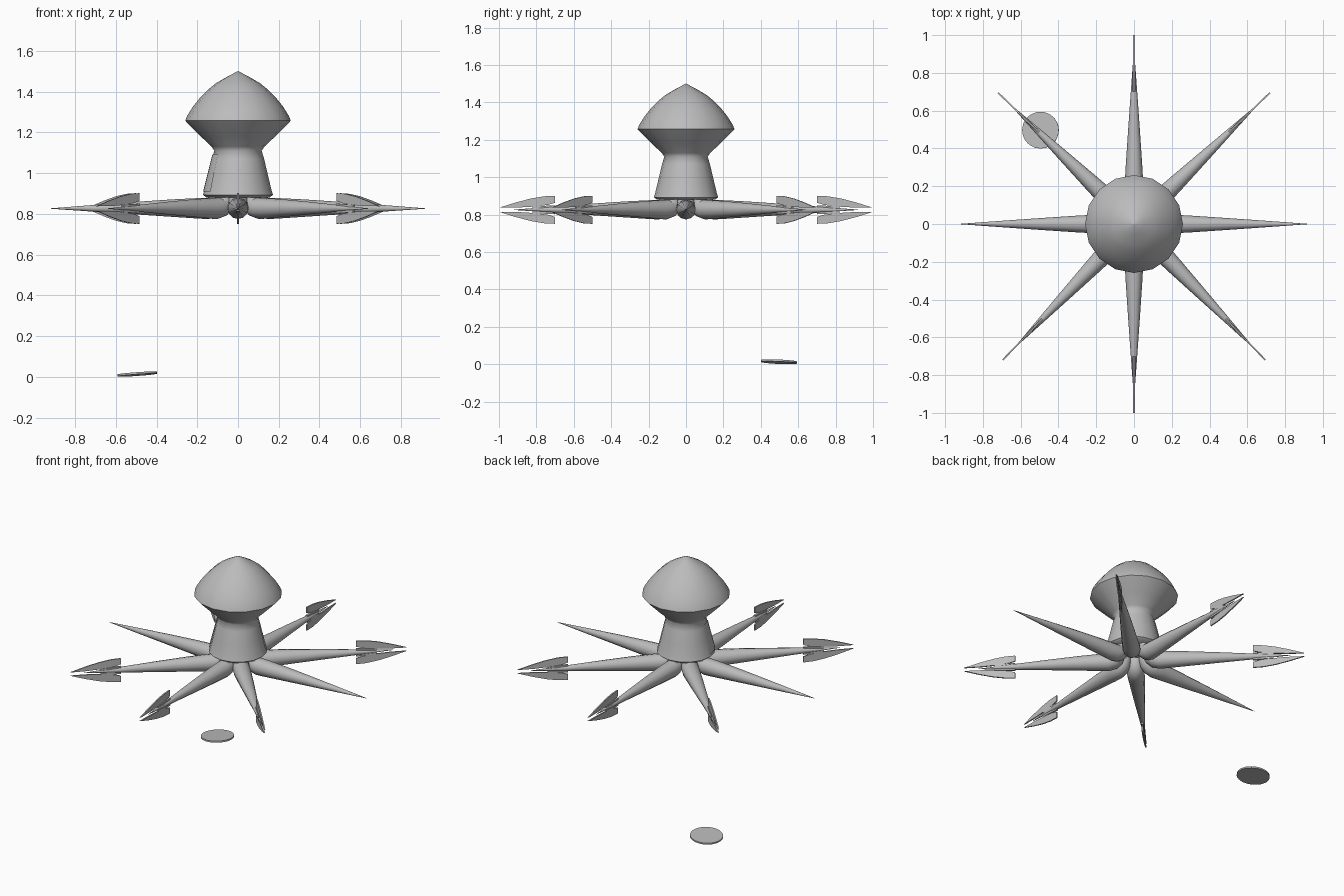
import bpy, bmesh, math
from mathutils import Vector, Matrix

if "Cube" in bpy.data.objects:
    bpy.data.objects.remove(bpy.data.objects["Cube"])

grey = bpy.data.materials.new("grey")
grey.diffuse_color = (0.5, 0.5, 0.5, 1)
grey.use_nodes = True
grey.node_tree.nodes["Principled BSDF"].inputs["Base Color"].default_value = grey.diffuse_color


def make(name, bm, smooth=None):
    bmesh.ops.recalc_face_normals(bm, faces=bm.faces)
    me = bpy.data.meshes.new(name)
    bm.to_mesh(me)
    bm.free()
    me.materials.append(grey)
    ob = bpy.data.objects.new(name, me)
    bpy.context.collection.objects.link(ob)
    if smooth:
        bpy.ops.object.select_all(action='DESELECT')
        ob.select_set(True)
        bpy.context.view_layer.objects.active = ob
        bpy.ops.object.shade_smooth_by_angle(angle=math.radians(smooth))
    return ob


def skin(bm, rings):
    """Bridge rings of points into a tube and cap both ends."""
    loops = [[bm.verts.new(p) for p in ring] for ring in rings]
    n = len(loops[0])
    for a, b in zip(loops, loops[1:]):
        for i in range(n):
            j = (i + 1) % n
            bm.faces.new((a[i], a[j], b[j], b[i]))
    bm.faces.new(loops[0])
    bm.faces.new(loops[-1])


def circle(r, z, n=16):
    return [(r * math.cos(math.tau * i / n), r * math.sin(math.tau * i / n), z) for i in range(n)]


# Mantle: pointed cap, narrow neck and flared skirt
profile = [(0.155, 0.88), (0.172, 0.893), (0.166, 0.91), (0.147, 0.99), (0.128, 1.07),
           (0.116, 1.11), (0.13, 1.13), (0.185, 1.182), (0.24, 1.237), (0.259, 1.257),
           (0.25, 1.28), (0.222, 1.325), (0.19, 1.365), (0.15, 1.407), (0.11, 1.44),
           (0.055, 1.472), (0.002, 1.5)]
bm = bmesh.new()
skin(bm, [circle(r, z) for r, z in profile])
make("mantle", bm, 60)

# Thin rough patch on the side of the skirt
bm = bmesh.new()
grid = []
for k in range(5):
    z = 0.91 + 0.045 * k
    r = 0.171 - 0.25 * (z - 0.91)
    grid.append([bm.verts.new((r * math.cos(a), r * math.sin(a), z))
                 for a in [math.radians(178 + 10 * i) for i in range(5)]])
for k in range(4):
    for i in range(4):
        bm.faces.new((grid[k][i], grid[k][i + 1], grid[k + 1][i + 1], grid[k + 1][i]))
make("skirt_patch", bm, 30)

# Arm path as (distance from axis, height, radius)
PATH = [(0.097, 0.9, 0.045), (0.098, 0.868, 0.047), (0.106, 0.846, 0.049), (0.122, 0.833, 0.051),
        (0.15, 0.826, 0.052), (0.2, 0.827, 0.05), (0.32, 0.828, 0.043), (0.5, 0.828, 0.031),
        (0.7, 0.827, 0.017), (0.92, 0.826, 0.001)]


def arm(name, rot):
    bm = bmesh.new()
    rings = []
    for i, (d, z, r) in enumerate(PATH):
        a, b = PATH[max(i - 1, 0)], PATH[min(i + 1, len(PATH) - 1)]
        t = Vector((b[0] - a[0], 0, b[1] - a[1])).normalized()
        u = Vector((-t.z, 0, t.x))
        rings.append([rot @ (Vector((d, 0, z)) + u * r * math.cos(math.tau * k / 12)
                             + Vector((0, r * math.sin(math.tau * k / 12), 0))) for k in range(12)])
    skin(bm, rings)
    make(name, bm, 50)


# Blade outline as (distance from axis, offset from the arm's centre line)
BLADE = [(0.7, 0.075), (0.76, 0.072), (0.83, 0.06), (0.91, 0.039), (1.0, 0.011),
         (0.9, 0.012), (0.8, 0.018), (0.735, 0.027), (0.7, 0.038)]
PEG = [(0.7, 0.012), (0.82, 0.006), (0.82, 0.018), (0.7, 0.024)]


def plate(name, rot, outline, side, half):
    bm = bmesh.new()
    skin(bm, [[rot @ Vector((d, y, 0.826 + side * z)) for d, z in outline] for y in (-half, half)])
    make(name, bm)


# Eight arms; all but the two sideways ones carry a pair of upright blades
for n, deg in enumerate((0, 44, 90, 136, 180, 226, 270, 314)):
    rot = Matrix.Rotation(math.radians(deg), 3, 'Z')
    arm(f"arm_{n}", rot)
    if deg not in (0, 180):
        for side, word in ((1, "upper"), (-1, "lower")):
            plate(f"{word}_blade_{n}", rot, BLADE, side, 0.004)
            plate(f"{word}_blade_peg_{n}", rot, PEG, side, 0.007)

# Loose disc lying slightly tilted on the ground
bm = bmesh.new()
skin(bm, [circle(0.097, -0.005, 32), circle(0.097, 0.005, 32)])
tilt = Matrix.Rotation(math.radians(-4), 4, 'Y') @ Matrix.Rotation(math.radians(-2.5), 4, 'X')
bm.transform(Matrix.Translation((-0.495, 0.497, 0.0135)) @ tilt)
make("disc", bm, 30)
